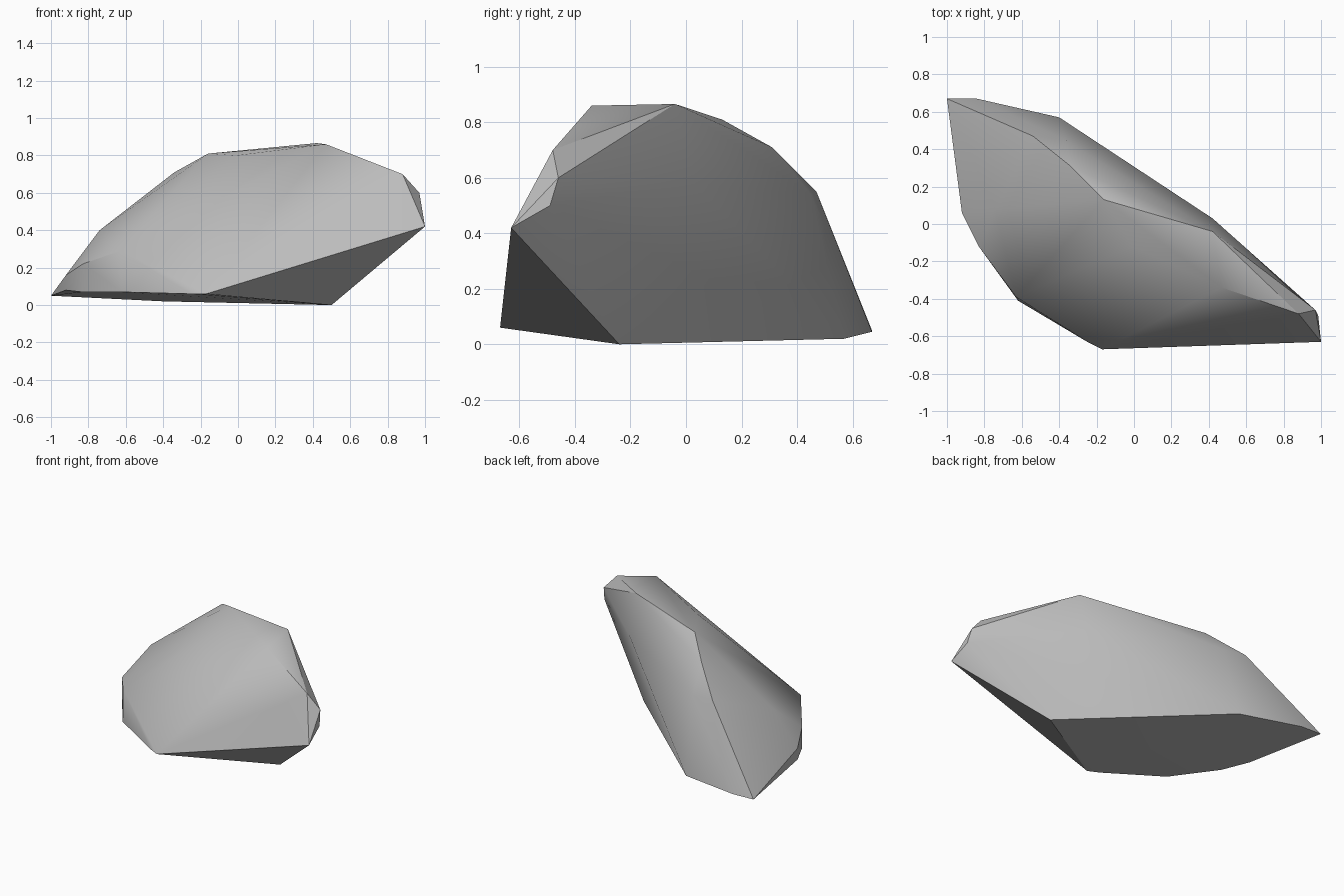
import bpy
import bmesh
import math

# Remove the default cube
cube = bpy.data.objects.get("Cube")
if cube:
    bpy.data.objects.remove(cube, do_unlink=True)

# Stone colour
stone = bpy.data.materials.new("stone grey")
stone.use_nodes = True
grey = (0.5, 0.5, 0.5, 1.0)
stone.diffuse_color = grey
bsdf = next(n for n in stone.node_tree.nodes if n.type == 'BSDF_PRINCIPLED')
bsdf.inputs["Base Color"].default_value = grey
bsdf.inputs["Roughness"].default_value = 0.9

# Corners of the boulder, grouped by region
underside = [(0.5, -0.24, 0), (-0.17, -0.67, 0.06), (-0.25, -0.63, 0.06),
             (-0.62, -0.41, 0.07), (-0.83, -0.12, 0.07), (-0.92, 0.06, 0.08),
             (-1, 0.67, 0.05), (-0.84, 0.67, 0.045), (-0.4, 0.57, 0.02)]
side_wall = [(-0.63, -0.39, 0.29), (-0.83, -0.12, 0.22), (-0.92, 0.06, 0.16),
             (-0.74, 0.08, 0.4)]
crest = [(-0.54, 0.47, 0.55), (-0.34, 0.31, 0.71), (-0.16, 0.13, 0.81),
         (-0.01, -0.12, 0.8), (0.47, -0.34, 0.86), (0.42, -0.04, 0.866)]
nose = [(0.88, -0.48, 0.7), (0.97, -0.46, 0.6), (0.985, -0.49, 0.5),
        (1, -0.63, 0.42)]
back_bulge = [(-0.37, 0.45, 0.54), (0.42, 0.03, 0.58)]

# Wrap the corners in a faceted convex skin
bm = bmesh.new()
for corner in underside + side_wall + crest + nose + back_bulge:
    bm.verts.new(corner)
bmesh.ops.convex_hull(bm, input=bm.verts[:])
loose = [v for v in bm.verts if not v.link_faces]
bmesh.ops.delete(bm, geom=loose, context='VERTS')
bmesh.ops.recalc_face_normals(bm, faces=bm.faces[:])

mesh = bpy.data.meshes.new("boulder")
bm.to_mesh(mesh)
bm.free()
mesh.materials.append(stone)
boulder = bpy.data.objects.new("boulder", mesh)
bpy.context.collection.objects.link(boulder)

# Soft worn faces with crisp main ridges
bpy.ops.object.select_all(action='DESELECT')
boulder.select_set(True)
bpy.context.view_layer.objects.active = boulder
bpy.ops.object.shade_smooth_by_angle(angle=math.radians(30))
